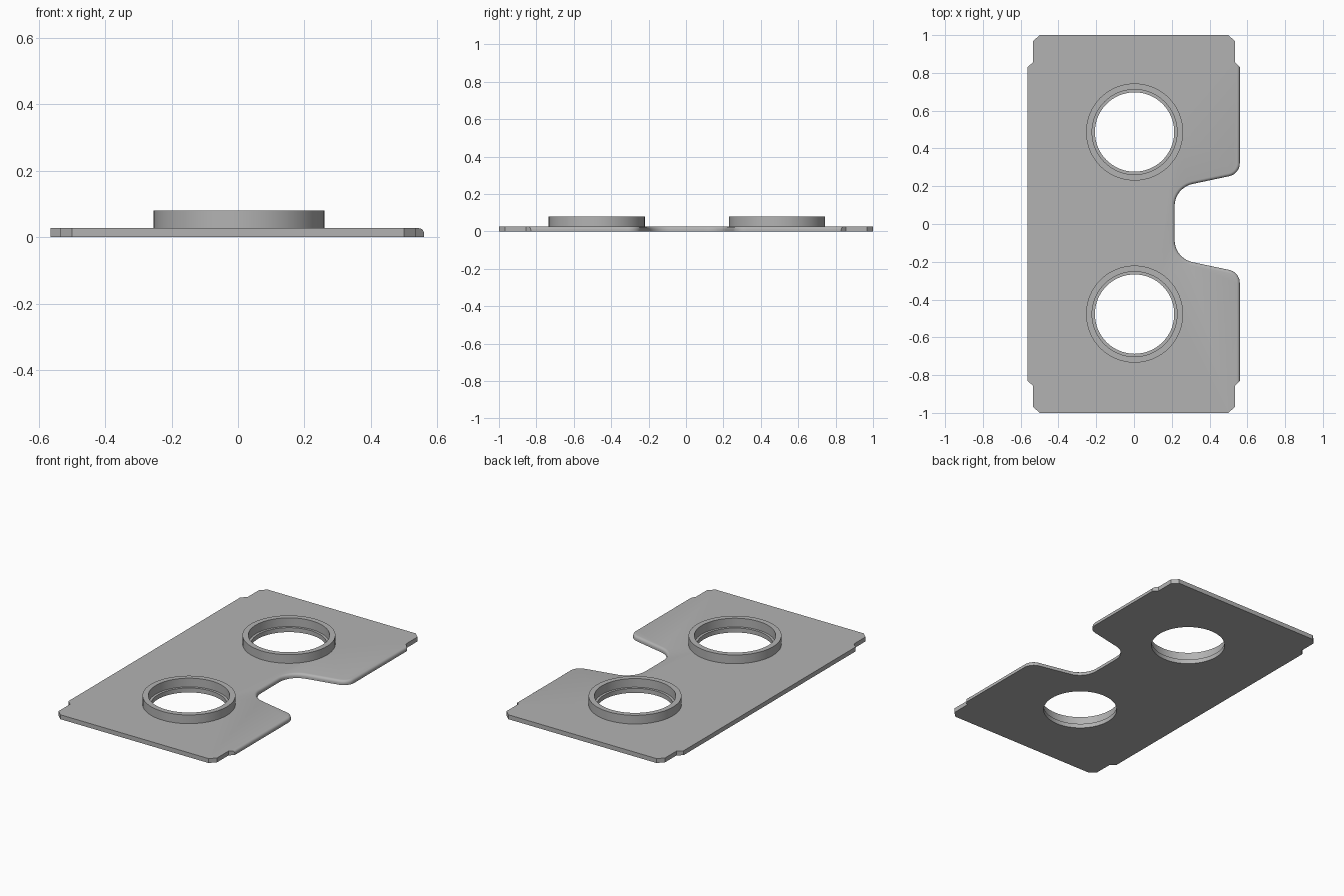
import bpy, bmesh, math
from mathutils import Vector

cube = bpy.data.objects.get("Cube")
if cube:
    bpy.data.objects.remove(cube, do_unlink=True)

THICK, TOP = 0.027, 0.08
MID_Y = 0.005                      # centre line of the notch and the rings
RING_X, RING_Y = 0.003, 0.482
HOLE_R, LIP_R, RING_R = 0.21, 0.225, 0.257

grey = bpy.data.materials.new("satin grey")
grey.use_nodes = True
colour = (0.45, 0.45, 0.45, 1)
grey.diffuse_color = colour
grey.node_tree.nodes["Principled BSDF"].inputs["Base Color"].default_value = colour


def add_object(name, bm):
    bmesh.ops.recalc_face_normals(bm, faces=bm.faces)
    mesh = bpy.data.meshes.new(name)
    bm.to_mesh(mesh)
    bm.free()
    mesh.materials.append(grey)
    obj = bpy.data.objects.new(name, mesh)
    bpy.context.collection.objects.link(obj)
    return obj


def smooth(obj):
    bpy.ops.object.select_all(action='DESELECT')
    obj.select_set(True)
    bpy.context.view_layer.objects.active = obj
    bpy.ops.object.shade_smooth_by_angle(angle=math.radians(35))


def fillet(before, corner, after, radius, steps=10):
    """Round a corner of a 2D path with an arc."""
    p, a, b = Vector(corner), Vector(before), Vector(after)
    u, v = (a - p).normalized(), (b - p).normalized()
    half = u.angle(v) / 2
    centre = p + (u + v).normalized() * radius / math.sin(half)
    reach = radius / math.tan(half)
    start, end = p + u * reach - centre, p + v * reach - centre
    sweep = start.angle(end)
    points = []
    for i in range(steps + 1):
        t = i / steps
        arc = start * math.sin((1 - t) * sweep) + end * math.sin(t * sweep)
        points.append(centre + arc / math.sin(sweep))
    return points


# Plate outline: stepped corners on every end, rounded notch on the left side
shoulder, throat = (0.56, 0.26), (0.215, 0.187)
notch = fillet((0.56, 0.8), shoulder, throat, 0.07)
notch += fillet(shoulder, throat, (0.215, 0), 0.12)
notch = [(p[0], p[1]) for p in notch]
corner = [(0.5, 1), (0.535, 0.967), (0.535, 0.855), (0.56, 0.83)]
left_corner = [(-0.5, 1), (-0.535, 0.967), (-0.535, 0.855), (-0.565, 0.83)]
flip = lambda pts, mid=0: [(x, 2 * mid - y) for x, y in reversed(pts)]
right_side = corner + [(x, y + MID_Y) for x, y in notch]
right_side += flip([(x, y + MID_Y) for x, y in notch], MID_Y) + flip(corner)
outline = right_side + [(x, -y) for x, y in left_corner] + left_corner[::-1]

bm = bmesh.new()
base = bm.faces.new([bm.verts.new((x, y, 0)) for x, y in outline])
grown = bmesh.ops.extrude_face_region(bm, geom=[base], use_keep_orig=True)
for item in grown["geom"]:
    if isinstance(item, bmesh.types.BMVert):
        item.co.z = THICK
# Soft upper edge along the notched side
soft = [e for e in bm.edges
        if all(v.co.z > THICK / 2 and v.co.x > 0.2 and abs(v.co.y) < 0.84 for v in e.verts)]
bmesh.ops.bevel(bm, geom=soft, offset=0.016, segments=4, profile=0.5, affect='EDGES')
plate = add_object("plate", bm)

# Round openings cut through the plate
for side in (-1, 1):
    bm = bmesh.new()
    bmesh.ops.create_cone(bm, cap_ends=True, segments=64, radius1=HOLE_R, radius2=HOLE_R, depth=0.2)
    cutter = add_object("hole_cutter", bm)
    cutter.location = (RING_X, MID_Y + side * RING_Y, 0)
    cutter.hide_render = True
    cut = plate.modifiers.new("hole", 'BOOLEAN')
    cut.object, cut.operation, cut.solver = cutter, 'DIFFERENCE', 'EXACT'
    bpy.context.view_layer.objects.active = plate
    bpy.ops.object.modifier_apply(modifier=cut.name)
    bpy.data.objects.remove(cutter, do_unlink=True)
smooth(plate)

# Raised collars around the openings, set slightly back to leave a ledge
profile = [(LIP_R, THICK), (RING_R, THICK), (RING_R, TOP), (LIP_R, TOP)]
for side, name in ((-1, "front_collar"), (1, "back_collar")):
    bm = bmesh.new()
    loop = bm.faces.new([bm.verts.new((r, 0, z)) for r, z in profile])
    edges = list(loop.edges)
    bmesh.ops.delete(bm, geom=[loop], context='FACES_ONLY')
    bmesh.ops.spin(bm, geom=edges + list(bm.verts), axis=(0, 0, 1), cent=(0, 0, 0),
                   angle=math.tau, steps=64, use_merge=True)
    bmesh.ops.remove_doubles(bm, verts=bm.verts, dist=0.0001)
    collar = add_object(name, bm)
    collar.location = (RING_X, MID_Y + side * RING_Y, 0)
    smooth(collar)
